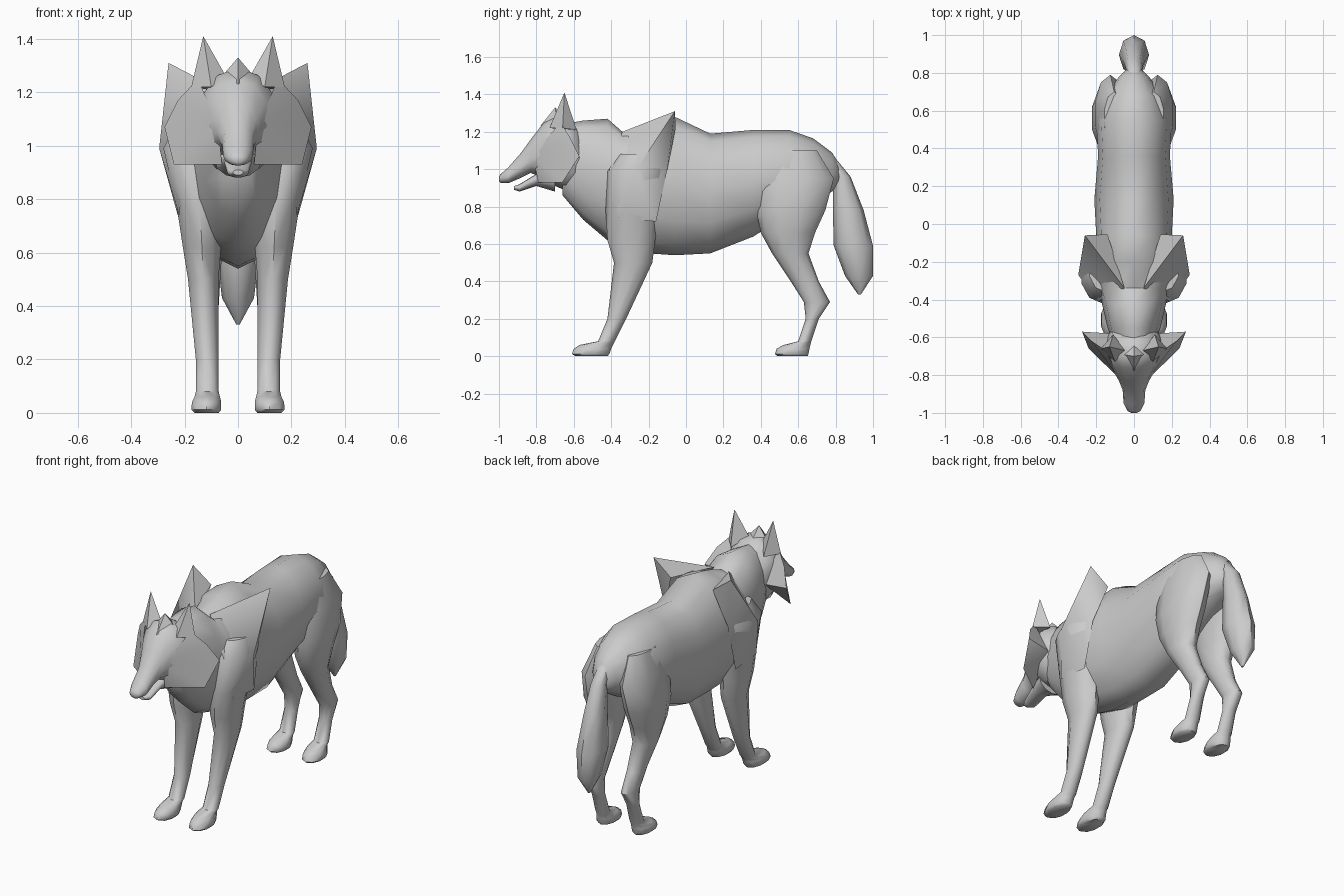
import bpy, bmesh, math

fur = bpy.data.materials.new("grey_fur")
fur.diffuse_color = (0.6, 0.6, 0.6, 1)


def make(name, verts, faces, mirror=False, angle=55):
    """Build a smooth shaded part, optionally mirrored across x."""
    me = bpy.data.meshes.new(name)
    me.from_pydata(verts, [], faces)
    bm = bmesh.new()
    bm.from_mesh(me)
    bmesh.ops.recalc_face_normals(bm, faces=bm.faces)
    bm.to_mesh(me)
    bm.free()
    me.materials.append(fur)
    ob = bpy.data.objects.new(name, me)
    bpy.context.collection.objects.link(ob)
    bpy.ops.object.select_all(action='DESELECT')
    ob.select_set(True)
    bpy.context.view_layer.objects.active = ob
    bpy.ops.object.shade_smooth_by_angle(angle=math.radians(angle))
    if mirror:
        ob.modifiers.new("mirror", 'MIRROR').use_mirror_merge = False
    return ob


def skin(name, rings, mirror=False):
    """Join equal rings into a closed tube."""
    n = len(rings[0])
    verts = [p for r in rings for p in r]
    faces = [(i * n + j, i * n + (j + 1) % n, (i + 1) * n + (j + 1) % n, (i + 1) * n + j)
             for i in range(len(rings) - 1) for j in range(n)]
    faces += [tuple(range(n)), tuple(range((len(rings) - 1) * n, len(rings) * n))]
    return make(name, verts, faces, mirror)


def along_y(name, sections, n=12):
    """Sections: y, top, bottom, half width, height of the widest point."""
    rings = []
    for y, top, bot, w, mid in sections:
        ring = []
        for j in range(n):
            t = 2 * math.pi * j / n
            c = math.cos(t)
            ring.append((w * math.sin(t), y, mid + c * (top - mid if c > 0 else mid - bot)))
        rings.append(ring)
    return skin(name, rings)


def along_z(name, sections, mirror=True, n=10):
    """Sections: z, front y, back y, inner x, outer x."""
    rings = []
    for z, y0, y1, x0, x1 in sections:
        rings.append([((x0 + x1) / 2 + (x1 - x0) / 2 * math.sin(2 * math.pi * j / n),
                       (y0 + y1) / 2 + (y1 - y0) / 2 * math.cos(2 * math.pi * j / n), z)
                      for j in range(n)])
    return skin(name, rings, mirror)


# Torso and neck
along_y("body", [
    (-0.66, 1.24, 0.86, 0.10, 1.05), (-0.55, 1.26, 0.73, 0.14, 1.00),
    (-0.42, 1.27, 0.62, 0.17, 0.98), (-0.34, 1.20, 0.59, 0.20, 0.95),
    (-0.20, 1.25, 0.55, 0.23, 0.95), (-0.06, 1.28, 0.54, 0.20, 0.90),
    (0.13, 1.19, 0.55, 0.21, 0.88), (0.36, 1.21, 0.64, 0.19, 0.93),
    (0.55, 1.21, 0.76, 0.20, 0.95), (0.68, 1.165, 0.82, 0.15, 0.97),
    (0.78, 1.09, 0.88, 0.08, 0.98), (0.83, 1.01, 0.92, 0.03, 0.96)])

# Skull with upper muzzle, and the open lower jaw
along_y("head", [
    (-0.56, 1.22, 0.90, 0.12, 1.05), (-0.63, 1.27, 0.88, 0.16, 1.10),
    (-0.70, 1.29, 0.91, 0.15, 1.10), (-0.76, 1.25, 0.95, 0.12, 1.08),
    (-0.83, 1.16, 0.98, 0.08, 1.05), (-0.88, 1.09, 0.955, 0.06, 1.01),
    (-0.95, 1.01, 0.925, 0.055, 0.96), (-0.99, 0.975, 0.925, 0.035, 0.95),
    (-1.00, 0.96, 0.935, 0.015, 0.95)])
along_y("lower_jaw", [
    (-0.70, 1.00, 0.88, 0.09, 0.95), (-0.80, 0.975, 0.91, 0.055, 0.95),
    (-0.89, 0.92, 0.88, 0.04, 0.90), (-0.92, 0.91, 0.89, 0.02, 0.90)])

# Legs with paws
along_z("front_leg", [
    (1.08, -0.36, -0.12, 0.06, 0.24), (0.99, -0.42, -0.11, 0.05, 0.285),
    (0.78, -0.43, -0.14, 0.05, 0.235), (0.62, -0.42, -0.165, 0.06, 0.21),
    (0.50, -0.385, -0.18, 0.07, 0.19), (0.20, -0.42, -0.32, 0.07, 0.16),
    (0.08, -0.47, -0.38, 0.07, 0.16), (0.06, -0.57, -0.39, 0.065, 0.165),
    (0.04, -0.60, -0.40, 0.06, 0.175), (0.012, -0.61, -0.41, 0.06, 0.178),
    (0.0, -0.59, -0.42, 0.07, 0.165)])
along_z("hind_leg", [
    (1.10, 0.42, 0.70, 0.05, 0.16), (0.95, 0.37, 0.79, 0.04, 0.21),
    (0.78, 0.375, 0.745, 0.04, 0.228), (0.66, 0.40, 0.69, 0.05, 0.21),
    (0.55, 0.46, 0.655, 0.06, 0.19), (0.40, 0.56, 0.71, 0.07, 0.165),
    (0.29, 0.63, 0.77, 0.075, 0.16), (0.20, 0.64, 0.71, 0.075, 0.155),
    (0.08, 0.60, 0.67, 0.07, 0.16), (0.06, 0.52, 0.665, 0.065, 0.165),
    (0.04, 0.485, 0.66, 0.06, 0.175), (0.012, 0.475, 0.655, 0.06, 0.178),
    (0.0, 0.49, 0.65, 0.07, 0.165)])

# Bushy tail
along_z("tail", [
    (1.07, 0.73, 0.79, -0.035, 0.035), (0.96, 0.785, 0.88, -0.045, 0.045),
    (0.78, 0.785, 0.95, -0.06, 0.06), (0.59, 0.79, 1.0, -0.08, 0.08),
    (0.43, 0.85, 1.0, -0.06, 0.06), (0.33, 0.92, 0.935, -0.006, 0.006)], False, 8)

# Pointed shoulder mane
make("shoulder_mane", [
    (0.05, -0.34, 1.20), (0.19, -0.41, 1.00), (0.295, -0.27, 0.99), (0.26, -0.06, 1.31),
    (0.14, -0.055, 1.22), (0.21, -0.10, 1.00), (0.22, -0.16, 0.72), (0.22, -0.36, 0.74)],
    [(0, 1, 2), (0, 2, 3), (0, 3, 4), (3, 5, 4), (2, 5, 3), (2, 6, 5), (1, 7, 2), (2, 7, 6)],
    True)

# Cheek ruff
make("cheek_ruff", [
    (0.075, -0.82, 1.08), (0.06, -0.79, 0.93), (0.24, -0.66, 0.93), (0.275, -0.57, 1.07),
    (0.225, -0.62, 1.17), (0.15, -0.67, 1.25), (0.12, -0.58, 1.05)],
    [(0, i, i + 1) for i in range(1, 5)] + [(6, i + 1, i) for i in range(1, 5)]
    + [(0, 5, 6), (0, 6, 1)], True)

# Ears and forehead tuft
cone = [(0, 1, 2), (0, 2, 3), (0, 3, 4), (0, 4, 1), (4, 3, 2, 1)]
make("ear", [(0.13, -0.65, 1.41), (0.045, -0.67, 1.26), (0.10, -0.73, 1.22),
             (0.175, -0.66, 1.22), (0.11, -0.585, 1.21)], cone, True)
make("forehead_tuft", [(0, -0.70, 1.33), (-0.06, -0.69, 1.26), (0, -0.78, 1.23),
                       (0.06, -0.69, 1.26), (0, -0.62, 1.25)], cone)
